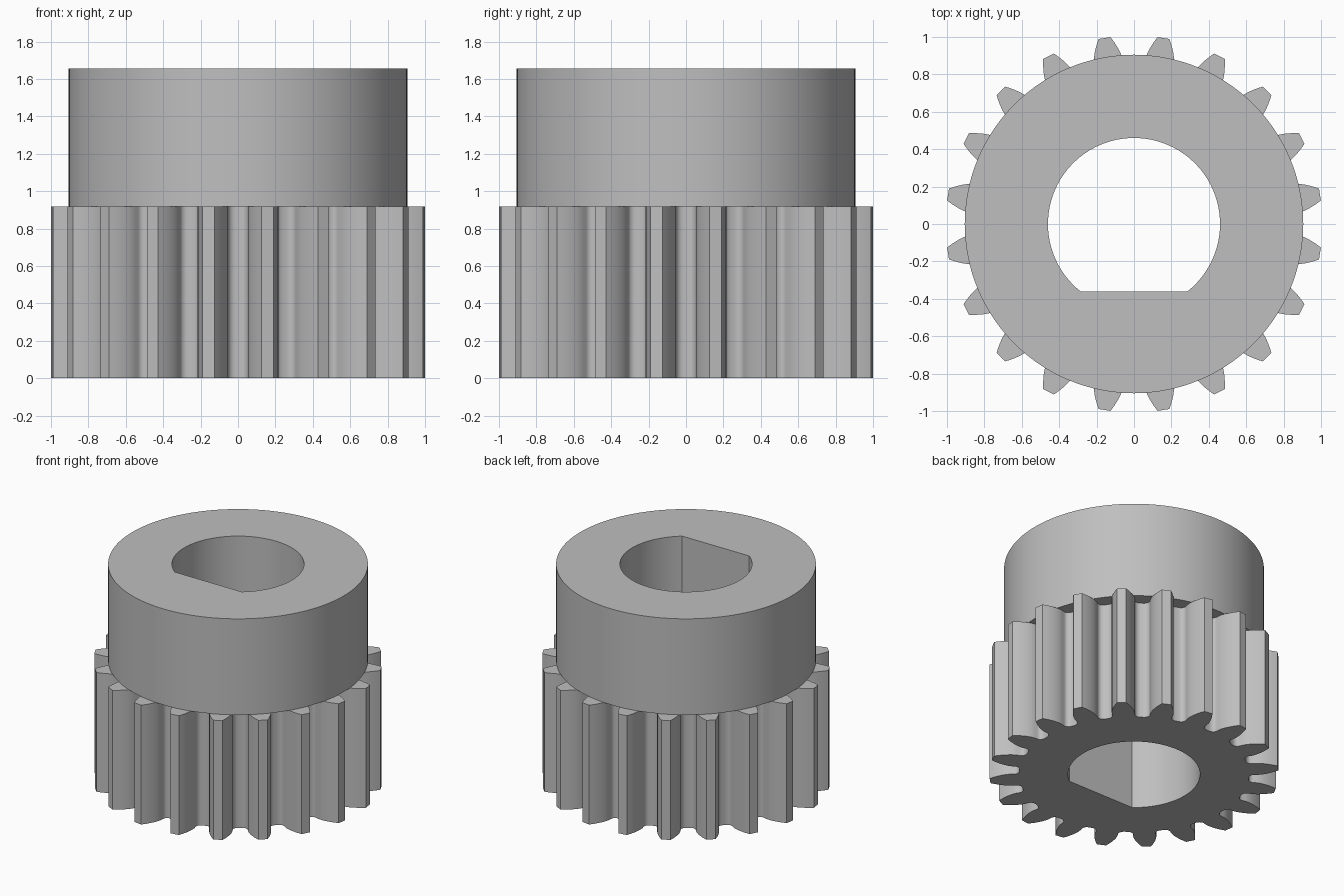
import bpy
import bmesh
from math import acos, asin, cos, sin, tan, pi, radians

if "Cube" in bpy.data.objects:
    bpy.data.objects.remove(bpy.data.objects["Cube"])

TEETH = 20
TIP, PITCH, ROOT = 1.007, 0.916, 0.80
PRESSURE = radians(20)
BASE = PITCH * cos(PRESSURE)
GEAR_TOP, COLLAR_TOP = 0.917, 1.655
COLLAR_R, BORE_R, FLAT_Y = 0.905, 0.46, -0.361

steel = bpy.data.materials.new("plain grey metal")
steel.use_nodes = True
grey = (0.52, 0.52, 0.52, 1)
steel.diffuse_color = grey
steel.node_tree.nodes["Principled BSDF"].inputs["Base Color"].default_value = grey


def polar(r, a):
    return (r * cos(a), r * sin(a))


def involute(a):
    return tan(a) - a


def half_angle(r):
    """Half the angular width of a tooth on its involute flank."""
    return pi / (2 * TEETH) + involute(PRESSURE) - involute(acos(BASE / r))


def gear_outline():
    # Half a tooth: rounded root, then involute flank up to the tip
    fillet_r, root_half = 0.835, radians(8.2)
    foot_half = half_angle(BASE * 1.0001)
    side = []
    for i in range(6):
        t = (1 - i / 5) * pi / 2
        side.append((fillet_r - (fillet_r - ROOT) * sin(t),
                     root_half - (root_half - foot_half) * cos(t)))
    for i in range(7):
        r = BASE * 1.0001 + (TIP - BASE * 1.0001) * i / 6
        side.append((r, half_angle(r)))
    points = []
    for k in range(TEETH):
        mid = (k + 0.5) * 2 * pi / TEETH
        points += [polar(r, mid - a) for r, a in side]
        points += [polar(r, mid + a) for r, a in reversed(side)]
    return points


def circle_outline(radius, count=128):
    return [polar(radius, 2 * pi * i / count) for i in range(count)]


def bore_outline(count=72):
    # Round bore closed by a straight chord on the front side
    start = asin(FLAT_Y / BORE_R)
    sweep = pi - 2 * start
    return [polar(BORE_R, start + sweep * i / count) for i in range(count + 1)]


def bored_prism(name, outline, z0, z1):
    bm = bmesh.new()
    edges = []
    for loop in (outline, bore_outline()):
        verts = [bm.verts.new((x, y, z0)) for x, y in loop]
        edges += [bm.edges.new((v, verts[i - 1])) for i, v in enumerate(verts)]
    bmesh.ops.triangle_fill(bm, edges=edges, use_beauty=True)
    top = bmesh.ops.extrude_face_region(bm, geom=bm.faces[:], use_keep_orig=True)
    moved = [g for g in top["geom"] if isinstance(g, bmesh.types.BMVert)]
    bmesh.ops.translate(bm, verts=moved, vec=(0, 0, z1 - z0))
    bmesh.ops.recalc_face_normals(bm, faces=bm.faces[:])
    mesh = bpy.data.meshes.new(name)
    bm.to_mesh(mesh)
    bm.free()
    mesh.materials.append(steel)
    obj = bpy.data.objects.new(name, mesh)
    bpy.context.collection.objects.link(obj)
    bpy.ops.object.select_all(action="DESELECT")
    obj.select_set(True)
    bpy.context.view_layer.objects.active = obj
    bpy.ops.object.shade_smooth_by_angle(angle=radians(30))
    return obj


# Toothed lower part and plain round collar
bored_prism("gear_teeth", gear_outline(), 0, GEAR_TOP)
bored_prism("collar", circle_outline(COLLAR_R), GEAR_TOP, COLLAR_TOP)
